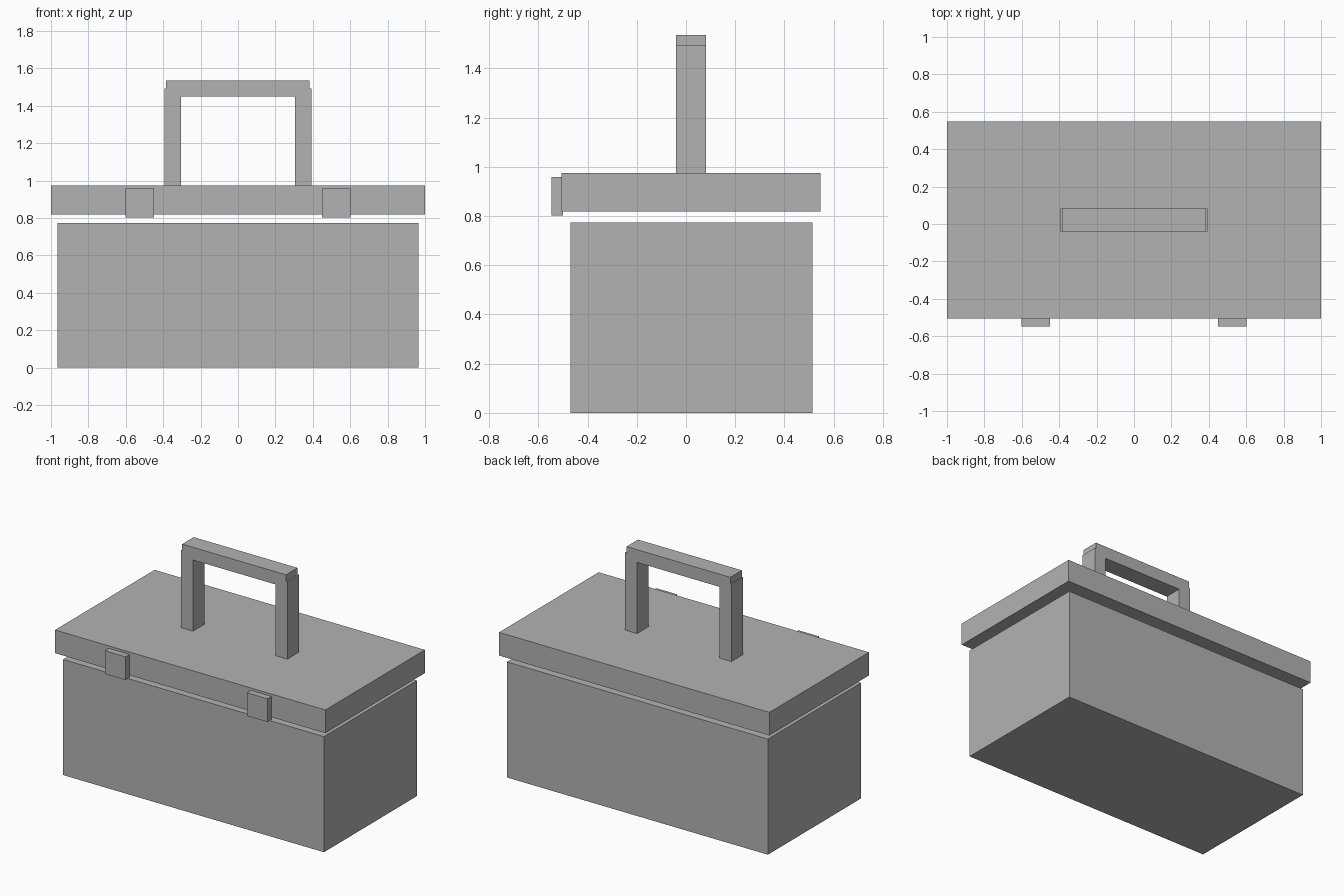
import bpy
import bmesh
from mathutils import Vector

cube = bpy.data.objects.get("Cube")
if cube:
    bpy.data.objects.remove(cube, do_unlink=True)

# One plain grey for every part
grey = bpy.data.materials.new("plain_grey")
grey.use_nodes = True
colour = (0.45, 0.45, 0.45, 1)
grey.diffuse_color = colour
grey.node_tree.nodes["Principled BSDF"].inputs["Base Color"].default_value = colour


def box(name, low, high):
    """Flat-faced box between two opposite corners."""
    low, high = Vector(low), Vector(high)
    bm = bmesh.new()
    bmesh.ops.create_cube(bm, size=1)
    bmesh.ops.scale(bm, vec=high - low, verts=bm.verts)
    mesh = bpy.data.meshes.new(name)
    bm.to_mesh(mesh)
    bm.free()
    mesh.materials.append(grey)
    obj = bpy.data.objects.new(name, mesh)
    obj.location = (low + high) / 2
    bpy.context.collection.objects.link(obj)
    return obj


# Body and the wider lid floating just above it
box("body", (-0.965, -0.47, 0), (0.965, 0.513, 0.773))
box("lid", (-1, -0.505, 0.819), (1, 0.547, 0.974))

# Handle bar, slightly narrower than the span of its legs
box("handle_bar", (-0.385, -0.04, 1.45), (0.383, 0.082, 1.535))

# Handle legs and front latches, one on each side
for side, sign in (("left", 1), ("right", -1)):
    inner, outer = sorted((sign * 0.305, sign * 0.393))
    box(f"{side}_handle_leg", (inner, -0.04, 0.974), (outer, 0.082, 1.492))
    inner, outer = sorted((sign * 0.448, sign * 0.602))
    box(f"{side}_latch", (inner, -0.547, 0.803), (outer, -0.5, 0.958))
